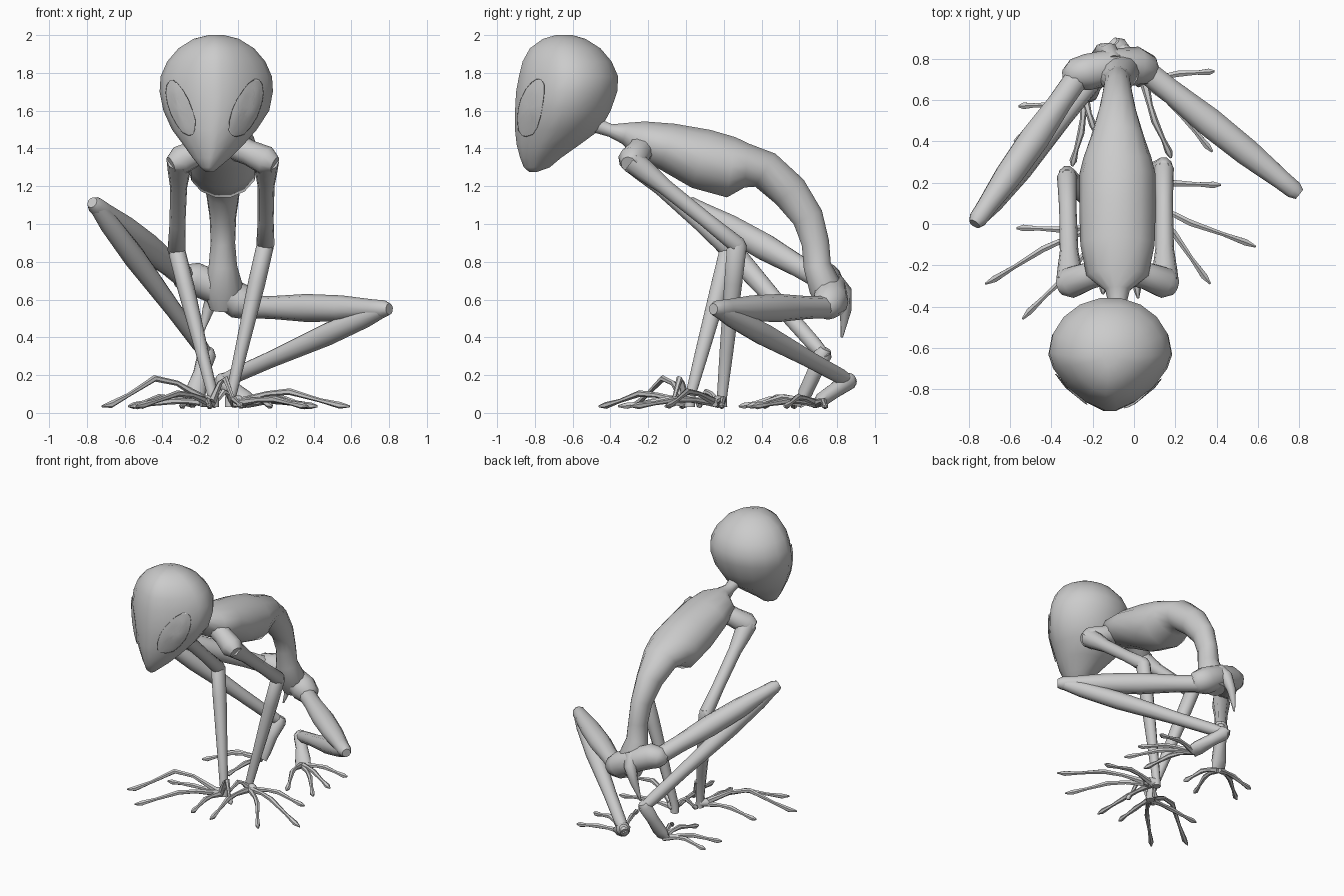
import bpy, bmesh
from math import sin, cos, pi, radians
from mathutils import Vector, Matrix

cube = bpy.data.objects.get("Cube")
if cube:
    bpy.data.objects.remove(cube)

skin = bpy.data.materials.new("grey_skin")
skin.use_nodes = True
GREY = (0.6, 0.6, 0.6, 1)
skin.diffuse_color = GREY
skin.node_tree.nodes["Principled BSDF"].inputs["Base Color"].default_value = GREY


def finish(name, bm):
    bmesh.ops.recalc_face_normals(bm, faces=bm.faces)
    mesh = bpy.data.meshes.new(name)
    bm.to_mesh(mesh)
    bm.free()
    mesh.materials.append(skin)
    ob = bpy.data.objects.new(name, mesh)
    bpy.context.collection.objects.link(ob)
    bpy.ops.object.select_all(action='DESELECT')
    ob.select_set(True)
    bpy.context.view_layer.objects.active = ob
    bpy.ops.object.shade_smooth_by_angle(angle=radians(52))
    return ob


def loft(name, rings):
    """Skin a list of equal point rings and close both ends."""
    bm = bmesh.new()
    loops = [[bm.verts.new(p) for p in ring] for ring in rings]
    n = len(loops[0])
    for a, b in zip(loops, loops[1:]):
        for i in range(n):
            j = (i + 1) % n
            bm.faces.new((a[i], a[j], b[j], b[i]))
    bm.faces.new(loops[0])
    bm.faces.new(loops[-1])
    return finish(name, bm)


def tube(name, pts, n=10):
    """Tapered tube; each point is x, y, z, radius, optional second radius."""
    centres = [Vector(p[:3]) for p in pts]
    axis = (centres[-1] - centres[0]).normalized()
    ref = Vector((1, 0, 0)) if abs(axis.x) < 0.6 else Vector((0, 0, 1))
    rings = []
    for i, p in enumerate(pts):
        t = (centres[min(i + 1, len(pts) - 1)] - centres[max(i - 1, 0)]).normalized()
        u = (ref - t * ref.dot(t)).normalized()
        v = t.cross(u)
        rings.append([centres[i] + u * p[3] * cos(2 * pi * k / n)
                      + v * p[-1] * sin(2 * pi * k / n) for k in range(n)])
    return loft(name, rings)


# Head: rounded skull with a wedge face narrowing to the chin
# z, half width, front y, back y, centre x
SKULL = [(1.275, .02, -.83, -.79, -.15), (1.3, .05, -.86, -.72, -.15),
         (1.35, .1, -.88, -.66, -.14), (1.42, .16, -.9, -.56, -.13),
         (1.5, .225, -.91, -.45, -.125), (1.6, .28, -.91, -.395, -.115),
         (1.7, .3, -.905, -.36, -.115), (1.78, .295, -.89, -.355, -.115),
         (1.86, .26, -.87, -.39, -.115), (1.93, .2, -.83, -.45, -.115),
         (1.98, .12, -.76, -.53, -.115), (2.0, .04, -.69, -.6, -.115)]
rings = []
for z, w, front, back, cx in SKULL:
    mid = (front + back) / 2
    half = (back - front) / 2
    ring = []
    for k in range(18):
        c, s = cos(2 * pi * k / 18), sin(2 * pi * k / 18)
        e = 1.3 if s < 0 else 1.0
        sx, sy = (1 if c > 0 else -1), (1 if s > 0 else -1)
        ring.append((cx + w * sx * abs(c) ** e, mid + half * sy * abs(s) ** e, z))
    rings.append(ring)
head = loft("head", rings)

# Large slanted almond eyes, domed and hugging the face
for side, name in ((1, "left_eye"), (-1, "right_eye")):
    long_axis = Vector((side * .18, .09, .32)).normalized()
    normal = Vector((side * .75, -.6, -.25)).normalized()
    across = long_axis.cross(normal).normalized()
    rot = Matrix((across, long_axis, normal)).transposed().to_4x4()
    bm = bmesh.new()
    bmesh.ops.create_uvsphere(
        bm, u_segments=16, v_segments=12, radius=1,
        matrix=Matrix.Translation((-.14 + side * .165, -.8, 1.62)) @ rot
        @ Matrix.Diagonal((.08, .17, .035, 1)))
    eye = finish(name, bm)
    wrap = eye.modifiers.new("hug_face", 'SHRINKWRAP')
    wrap.target = head
    wrap.wrap_mode = 'OUTSIDE_SURFACE'
    wrap.offset = .009

# Neck, ribcage, waist and spine: y, z, half width, half depth
SPINE = [(-.47, 1.52, .045, .04), (-.4, 1.495, .04, .035), (-.32, 1.48, .06, .06),
         (-.25, 1.45, .15, .1), (-.1, 1.41, .18, .13), (.08, 1.345, .185, .165),
         (.24, 1.3, .185, .165), (.32, 1.31, .165, .12), (.42, 1.285, .13, .105),
         (.55, 1.17, .09, .1), (.645, 1.035, .07, .085), (.685, .9, .065, .075),
         (.695, .78, .075, .075), (.74, .66, .11, .09), (.77, .55, .07, .06)]
tube("torso", [(-.08, y, z, w, d) for y, z, w, d in SPINE], 14)

# Pelvis and tail spike
tube("pelvis", [(-.34, .72, .7, .03), (-.3, .725, .71, .072), (-.23, .735, .71, .088),
                (-.09, .765, .65, .085), (.01, .765, .59, .095), (.08, .745, .56, .072),
                (.11, .74, .55, .03)], 12)
tube("tail", [(-.1, .78, .7, .05), (-.12, .835, .64, .045), (-.16, .845, .54, .03),
              (-.2, .825, .4, .006)], 8)


def digits_fan(name, base, tips, arch, r=.014):
    """Long thin digits that arch up and end in small pads."""
    b = Vector(base)
    for i, tip in enumerate(tips):
        t = Vector((tip[0], tip[1], .035))
        side = Vector((t.y - b.y, b.x - t.x, 0)) * (.04 if i % 2 else -.04)
        h = arch[i % len(arch)]
        path = [(0, r * 1.7, 0), (.3, r, .8), (.5, r * 1.25, 1), (.75, r * .8, .4),
                (.92, r * 1.3, .05), (1, r * .4, 0)]
        pts = []
        for f, rad, lift in path:
            p = b.lerp(t, f) + side * lift + Vector((0, 0, h * lift))
            pts.append((*p, rad))
        tube(f"{name}_{i + 1}", pts, 6)


# Arms: sloping shoulder, upper arm, forearm and narrow palm
def arm(side, shoulder, elbow, wrist, palm):
    s, e, w, q = (Vector(v) for v in (shoulder, elbow, wrist, palm))
    inner = Vector((-.08, -.2, 1.44))
    tube(side + "_shoulder", [(*inner, .08), (*inner.lerp(s, .6), .068), (*s, .078),
                              (*(s + (s - inner) * .2), .045)], 10)
    tube(side + "_upper_arm", [(*s, .068), (*s.lerp(e, .12), .06), (*s.lerp(e, .3), .045),
                               (*s.lerp(e, .7), .042), (*e, .048),
                               (*e.lerp(s, -.06), .025)])
    tube(side + "_forearm", [(*(e + Vector((0, .01, .04))), .025), (*e, .046, .055),
                             (*e.lerp(w, .25), .046, .05), (*e.lerp(w, .7), .034, .038),
                             (*w, .028), (w.x, w.y, .03, .03)])
    tube(side + "_palm", [(w.x, w.y, .06, .03), (*w.lerp(q, .6), .03), (*q, .02)], 8)


arm("left", (.15, -.285, 1.335), (.145, .27, .89), (-.04, .19, .08), (.04, .15, .05))
arm("right", (-.31, -.285, 1.335), (-.325, .23, .86), (-.13, .02, .08), (-.2, -.03, .05))
digits_fan("left_finger", (-.02, .17, .05),
           [(.42, .19), (.59, -.11), (.37, -.29), (.02, -.36), (-.14, .06)],
           [.03, .07, .03])
digits_fan("right_finger", (-.14, 0, .05),
           [(-.57, -.02), (-.72, -.29), (-.54, -.46), (-.15, -.34), (0, -.08)],
           [.02, .14, .06])


# Legs: thigh, calf and wedge foot
def leg(side, hip, knee, heel, ball):
    h, k, a, b = (Vector(v) for v in (hip, knee, heel, ball))
    tube(side + "_thigh", [(*h, .06), (*h.lerp(k, .2), .06), (*h.lerp(k, .45), .074),
                           (*h.lerp(k, .7), .069), (*h.lerp(k, .92), .05),
                           (*k, .046), (*h.lerp(k, 1.035), .03)])
    tube(side + "_calf", [(*k, .04), (*k.lerp(a, .12), .055), (*k.lerp(a, .35), .061),
                          (*k.lerp(a, .7), .045), (*k.lerp(a, .93), .042),
                          (*k.lerp(a, 1.03), .03)])
    tube(side + "_foot", [(*a.lerp(b, -.12), .03), (*a, .05), (*a.lerp(b, .4), .042),
                          (*a.lerp(b, .8), .055, .04), (*b, .055, .022)])


leg("left", (.02, .77, .56), (.775, .165, .55), (-.08, .86, .17), (.06, .69, .05))
leg("right", (-.26, .73, .7), (-.755, .025, 1.1), (-.165, .725, .31), (-.24, .61, .06))
digits_fan("left_toe", (.05, .69, .05),
           [(.39, .74), (.4, .52), (.38, .35), (.18, .32)], [.02, .04])
digits_fan("right_toe", (-.24, .61, .05),
           [(-.56, .57), (-.58, .4), (-.3, .28), (-.14, .36)], [.03, .04])
